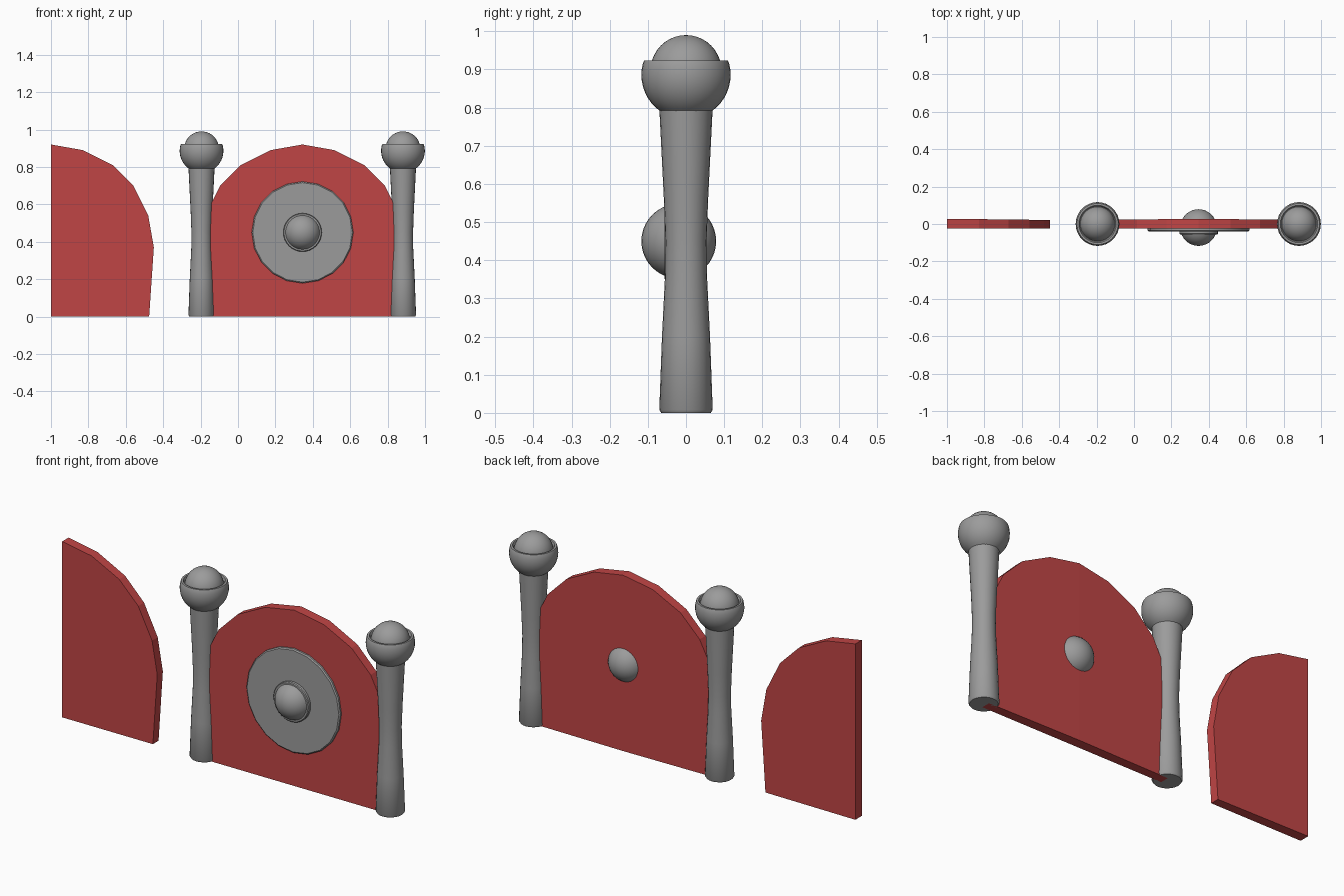
import bpy, bmesh, math
from mathutils import Matrix

if "Cube" in bpy.data.objects:
    bpy.data.objects.remove(bpy.data.objects["Cube"])


def material(name, rgb):
    m = bpy.data.materials.new(name)
    m.diffuse_color = (*rgb, 1)
    m.use_nodes = True
    m.node_tree.nodes["Principled BSDF"].inputs["Base Color"].default_value = m.diffuse_color
    return m


RED = material("red_panel", (0.53, 0.06, 0.06))
GREY = material("grey_metal", (0.33, 0.33, 0.33))


def finish(bm, name, mat, smooth=True):
    bmesh.ops.recalc_face_normals(bm, faces=bm.faces)
    me = bpy.data.meshes.new(name)
    bm.to_mesh(me)
    bm.free()
    ob = bpy.data.objects.new(name, me)
    bpy.context.collection.objects.link(ob)
    me.materials.append(mat)
    if smooth:
        bpy.ops.object.select_all(action='DESELECT')
        bpy.context.view_layer.objects.active = ob
        ob.select_set(True)
        bpy.ops.object.shade_smooth_by_angle(angle=math.radians(35))
    return ob


def lathe(name, profile, loc, mat=GREY, segs=24, facing_front=False):
    """Spin an (r, height) profile; optionally point its axis towards -y."""
    bm = bmesh.new()
    verts = [bm.verts.new((r, 0, h)) for r, h in profile]
    edges = [bm.edges.new(p) for p in zip(verts, verts[1:])]
    bmesh.ops.spin(bm, geom=verts + edges, axis=(0, 0, 1), cent=(0, 0, 0),
                   angle=math.tau, steps=segs, use_duplicate=False)
    bmesh.ops.remove_doubles(bm, verts=bm.verts, dist=1e-5)
    rot = Matrix.Rotation(math.pi / 2, 4, 'X') if facing_front else Matrix()
    bm.transform(Matrix.Translation(loc) @ rot)
    return finish(bm, name, mat)


def ball(name, radius, loc):
    bm = bmesh.new()
    bmesh.ops.create_uvsphere(bm, u_segments=32, v_segments=20, radius=radius,
                              matrix=Matrix.Translation(loc))
    return finish(bm, name, GREY)


# Arched half outline, measured out from the gate's centre line
HALF = [(0.525, 0.0), (0.55, 0.37), (0.52, 0.54), (0.44, 0.70),
        (0.33, 0.81), (0.17, 0.89), (0, 0.92)]


def panel(name, outline, x0):
    bm = bmesh.new()
    front = [bm.verts.new((x0 + x, -0.025, z)) for x, z in outline]
    back = [bm.verts.new((x0 + x, 0.028 - 0.012 * abs(x), z)) for x, z in outline]
    n = len(front)
    bm.faces.new(front)
    if outline[-1][0] < 0:          # full gate: split the back at its centre line
        mid = bm.verts.new((x0, 0.028, 0))
        top = n // 2
        bm.faces.new(back[:top + 1] + [mid])
        bm.faces.new(back[top:] + [mid])
        bm.faces.new((front[-1], front[0], back[0], mid, back[-1]))
        sides = range(n - 1)
    else:
        bm.faces.new(back)
        sides = range(n)
    for i in sides:
        j = (i + 1) % n
        bm.faces.new((front[i], front[j], back[j], back[i]))
    return finish(bm, name, RED, smooth=False)


GX, GZ = 0.345, 0.45
panel("gate_panel", HALF + [(-x, z) for x, z in HALF[-2::-1]], GX)
panel("half_panel", HALF + [(0, 0)], -1.0)

# Posts with waisted shafts, open cups and ball finials
for side, px in (("left", -0.195), ("right", 0.882)):
    shaft = [(0, 0), (0.065, 0), (0.07, 0.008), (0.063, 0.2), (0.055, 0.36),
             (0.054, 0.45), (0.058, 0.56), (0.07, 0.80), (0, 0.80)]
    lathe(side + "_post", shaft, (px, 0, 0))
    r, zc = 0.117, 0.886
    a0, a1 = math.asin((0.79 - zc) / r), math.asin((0.917 - zc) / r)
    bowl = [(r * math.cos(a0 + (a1 - a0) * i / 9), zc + r * math.sin(a0 + (a1 - a0) * i / 9))
            for i in range(10)]
    cup = [(0, 0.79)] + bowl + [(0.110, 0.923), (0.100, 0.923), (0.094, 0.91), (0, 0.90)]
    lathe(side + "_cup", cup, (px, 0, 0), segs=32)
    ball(side + "_finial", 0.093, (px, 0, 0.897))

# Round plate, raised ring and central ball passing through the gate
lathe("round_plate", [(0, 0.02), (0.272, 0.02), (0.272, 0.034), (0.266, 0.039), (0, 0.039)],
      (GX, 0, GZ), segs=20, facing_front=True)
lathe("centre_ring", [(0, 0.035), (0.103, 0.035), (0.103, 0.052), (0.099, 0.056),
                      (0.09, 0.056), (0.085, 0.045), (0, 0.045)],
      (GX, 0, GZ), segs=32, facing_front=True)
ball("centre_ball", 0.098, (GX, -0.019, GZ))
